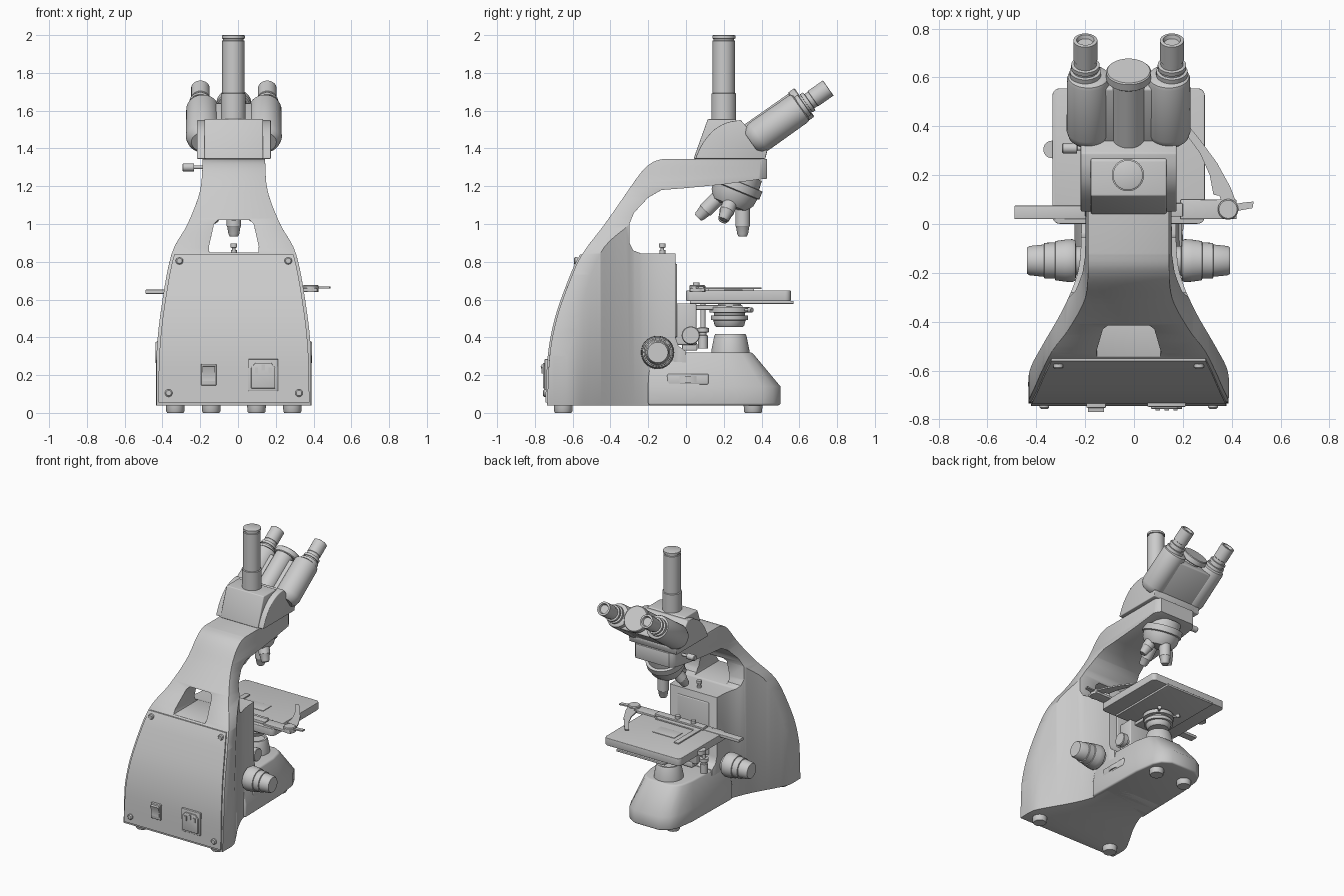
import bpy, bmesh
from math import sin, cos, pi, radians
from mathutils import Vector

if "Cube" in bpy.data.objects:
    bpy.data.objects.remove(bpy.data.objects["Cube"])

C = -0.022  # centre plane of the instrument


def make(name, verts, faces, bevel=0.0, angle=35):
    me = bpy.data.meshes.new(name)
    me.from_pydata([tuple(v) for v in verts], [], faces)
    bm = bmesh.new()
    bm.from_mesh(me)
    if bevel:
        bmesh.ops.recalc_face_normals(bm, faces=bm.faces)
        edges = [e for e in bm.edges if e.calc_face_angle(0) > radians(angle)]
        bmesh.ops.bevel(bm, geom=edges, offset=bevel, segments=3, profile=0.5,
                        affect='EDGES', clamp_overlap=True)
    bmesh.ops.recalc_face_normals(bm, faces=bm.faces)
    bm.to_mesh(me)
    bm.free()
    me.shade_smooth()
    me.set_sharp_from_angle(angle=radians(angle))
    ob = bpy.data.objects.new(name, me)
    bpy.context.collection.objects.link(ob)
    return ob


def loft(name, rings, bevel=0.0, angle=35):
    n = len(rings[0])
    faces = [(k*n+i, k*n+(i+1) % n, (k+1)*n+(i+1) % n, (k+1)*n+i)
             for k in range(len(rings)-1) for i in range(n)]
    faces += [tuple(range(n)), tuple(range((len(rings)-1)*n, len(rings)*n))]
    return make(name, [v for r in rings for v in r], faces, bevel, angle)


def prism(name, pts, axis, lo, hi, bevel=0.0):
    put = {'x': lambda u, v, w: (w, u, v), 'y': lambda u, v, w: (u, w, v),
           'z': lambda u, v, w: (u, v, w)}[axis]
    return loft(name, [[put(u, v, w) for u, v in pts] for w in (lo, hi)], bevel)


def box(name, x0, x1, y0, y1, z0, z1, bevel=0.004):
    return prism(name, [(x0, y0), (x1, y0), (x1, y1), (x0, y1)], 'z', z0, z1, bevel)


def lathe(name, prof, origin, axis=(0, 0, 1), n=32):
    """Revolve (distance along axis, radius) pairs."""
    o, d = Vector(origin), Vector(axis).normalized()
    a = d.orthogonal().normalized()
    b = d.cross(a)
    return loft(name, [[o + d*t + (a*cos(2*pi*i/n) + b*sin(2*pi*i/n))*r
                        for i in range(n)] for t, r in prof])


def smooth(p, k=5):
    """Catmull-Rom curve through the points."""
    q, out = [p[0]] + p + [p[-1]], []
    for i in range(1, len(q)-2):
        for j in range(k):
            t = j/k
            out.append(tuple(0.5*(2*b + (c-a)*t + (2*a-5*b+4*c-d)*t*t + (3*b-a-3*c+d)*t**3)
                             for a, b, c, d in zip(*q[i-1:i+3])))
    return out + [p[-1]]


def at(curve, s):
    for (a, va), (b, vb) in zip(curve, curve[1:]):
        if a <= s <= b:
            return va + (vb-va)*(s-a)/(b-a)
    return curve[-1][1]


def mirror(curve):
    """(position, half width) -> closed outline of (x, position)."""
    return [(C+w, s) for s, w in curve] + [(C-w, s) for s, w in reversed(curve)]


# stand: side, front and plan outlines intersected
back = smooth([(.04, -.735), (.3, -.722), (.5, -.685), (.7, -.615), (.84, -.55),
               (1.0, -.43), (1.15, -.325), (1.27, -.24), (1.325, -.18), (1.345, -.12)])
width = smooth([(0, .415), (.3, .41), (.55, .385), (.84, .33), (1.0, .245),
                (1.18, .178), (1.36, .165)])
plan = smooth([(-.8, .405), (-.7, .41), (-.6, .405), (-.5, .355), (-.37, .28), (-.25, .225),
               (-.15, .2), (0, .193), (.2, .19), (.37, .175), (.45, .12)])
inner = [(.43, 1.345), (.43, 1.24), (.38, 1.235), (.2, 1.21), (0, 1.19), (-.13, 1.18),
         (-.2, 1.14), (-.275, 1.06), (-.3, 1.0), (-.3, .9), (-.28, .86), (-.24, .845),
         (-.055, .845), (-.055, .4), (-.04, .355), (0, .325), (0, .04)]
stand = prism('stand', [(y, z) for z, y in back] + inner, 'x', -.7, .7)
window = [(C-.13, .85), (C+.13, .85), (C+.132, .88), (C+.105, 1.0), (C+.085, 1.02),
          (C-.085, 1.02), (C-.105, 1.0), (C-.132, .88)]
cutters = [(prism('front_outline', mirror(width), 'y', -1, 1), 'INTERSECT'),
           (prism('plan_outline', mirror(plan), 'z', -.2, 1.6), 'INTERSECT'),
           (prism('window_cutter', window, 'y', -.9, -.25), 'DIFFERENCE')]
for cut, op in cutters:
    m = stand.modifiers.new(op, 'BOOLEAN')
    m.object, m.operation, m.solver = cut, op, 'EXACT'
    cut.hide_render = True
bev = stand.modifiers.new('edges', 'BEVEL')
bev.width, bev.segments, bev.limit_method, bev.angle_limit = .014, 2, 'ANGLE', radians(50)
dg = bpy.context.evaluated_depsgraph_get()
stand.data = bpy.data.meshes.new_from_object(stand.evaluated_get(dg))
stand.modifiers.clear()
stand.data.shade_smooth()
stand.data.set_sharp_from_angle(angle=radians(35))
for cut, op in cutters:
    bpy.data.objects.remove(cut)

# front foot and rubber feet
low = [(-.2, .225), (.25, .215), (.4, .195), (.46, .165), (.5, .1)]
top = [(-.2, .19), (.2, .175), (.29, .155), (.33, .125), (.35, .08)]
loft('front_foot', [[(x, y, z) for x, y in mirror(o)]
                    for z, o in ((.04, low), (.14, low), (.32, top))], .012, 40)
for x, y in ((-.31, -.65), (.31, -.65), (-.12, .355), (.12, .355)):
    lathe('rubber_foot', [(0, .043), (.008, .048), (.05, .05)], (C+x, y, 0))

# rear panel with screws, switch and power socket
rings = []
for i in range(17):
    z = .055 + .783*i/16
    w, y = at(width, z)-.015, at(back, z)
    rings.append([(C-w, y-.01, z), (C+w, y-.01, z), (C+w, y+.02, z), (C-w, y+.02, z)])
loft('rear_panel', rings)
for x, z in ((-.288, .805), (.288, .805), (-.345, .105), (.345, .105)):
    lathe('panel_screw', [(0, .02), (.014, .02), (.02, .014)], (C+x, at(back, z)-.004, z), (0, -1, 0), 20)
box('switch_frame', -.195, -.115, -.752, -.70, .145, .26)
prism('switch_rocker', [(-.74, .165), (-.757, .17), (-.755, .2), (-.77, .245), (-.74, .25)], 'x', -.188, -.122)
box('socket_plate', .055, .212, -.748, -.70, .115, .285)
prism('socket_rim', [(.07, .13), (.197, .13), (.197, .24), (.175, .265), (.092, .265), (.07, .24)],
      'y', -.757, -.72, .003)
for x, z in ((.098, .225), (.134, .24), (.17, .225)):
    box('socket_pin', x-.009, x+.009, -.764, -.74, z-.016, z+.016, 0)

# column front plate and stop screw
box('column_plate', C-.13, C+.13, -.07, -.048, .4, .79, .006)
lathe('stop_screw', [(0, .016), (.02, .016), (.021, .009), (.032, .009), (.033, .018), (.055, .018)],
      (C, -.125, .842), n=20)

# focus knobs on both sides
for s in (-1, 1):
    lathe('focus_knob', [(.16, .06), (.215, .06), (.218, .082), (.23, .088), (.26, .086), (.3, .08),
                         (.302, .074), (.345, .073), (.347, .066), (.405, .06), (.415, .054)],
          (C, -.15, .32), (s, 0, 0), 40)

# brightness dial in the side of the foot
box('dial_frame', .15, .197, -.1, .12, .148, .207, .01)
lathe('dial_wheel', [(-.017, .118), (.017, .118)], (.088, .01, .178), n=48)

# trinocular head
prism('head_wedge', [(.04, 1.345), (.115, 1.555), (.26, 1.555), (.43, 1.385), (.42, 1.345)],
      'x', C-.155, C+.155, .006)
dome = smooth([(.055, 1.36), (.09, 1.43), (.15, 1.5), (.22, 1.538), (.29, 1.55)], 4)
prism('head_cheeks', [(.05, 1.345)] + dome + [(.43, 1.39), (.42, 1.345)], 'x', C-.196, C+.196, .005)
lathe('camera_tube', [(0, .066), (.145, .066), (.148, .059), (.425, .059), (.427, .054), (.435, .054),
                      (.437, .061), (.452, .061), (.455, .055)], (C-.003, .2, 1.545), n=40)
lathe('clamp_screw', [(.1, .01), (.21, .01), (.212, .021), (.268, .021), (.272, .017)],
      (C, .31, 1.3), (-1, 0, 0), 20)

# binocular body, tilted
ca, sa = cos(radians(35)), sin(radians(35))
A = (0, ca, sa)


def tilt(x, t, h):
    return (x, .36 + t*ca - h*sa, 1.445 + t*sa + h*ca)


for s in (-1, 1):
    lathe('eyetube_housing', [(-.02, .06), (.0, .08), (.03, .089), (.285, .087), (.298, .083), (.305, .072)],
          tilt(C+s*.165, 0, 0), A, 40)
    lathe('eyepiece', [(.29, .064), (.325, .064), (.327, .052), (.337, .052), (.338, .058), (.356, .058),
                       (.358, .046), (.38, .046), (.382, .049), (.478, .049), (.48, .046), (.48, .036),
                       (.465, .03)], tilt(C+s*.177, 0, 0), A, 36)
loft('binocular_bridge', [[tilt(C+x, t, h) for x, h in ((-.17, -.08), (.17, -.08), (.17, .05), (-.17, .05))]
                          for t in (-.02, .27)], .01)
lathe('bridge_barrel', [(-.02, .066), (.3, .066)], tilt(C, 0, .03), A, 36)
lathe('spacing_dial', [(.29, .086), (.295, .092), (.328, .092), (.333, .087)], tilt(C, 0, .01), A, 48)

# nosepiece and four objectives meeting at one pivot
P = Vector((C, .30, 1.27))
ax = Vector((0, -sin(radians(22.5)), -cos(radians(22.5))))
u, v = Vector((1, 0, 0)), Vector((0, cos(radians(22.5)), -sin(radians(22.5))))
lathe('nosepiece', [(.0, .11), (.05, .115), (.052, .135), (.095, .135), (.1, .125), (.14, .12), (.18, .095),
                    (.19, .06)], P, ax, 48)
for i, ln in enumerate((.335, .29, .335, .30)):
    a = i*pi/2
    d = ax*cos(radians(22.5)) + (v*cos(a) + u*sin(a))*sin(radians(22.5))
    lathe('objective', [(.12, .034), (.185, .034), (.187, .039), (ln-.055, .039), (ln-.05, .035),
                        (ln-.012, .029), (ln, .022)], P, d, 28)

# stage, carrier and hanging drive knobs
R = .03
outline = [(C+.312*sx + (R*cos(a)-R)*sx, .278+.277*sy + (R*sin(a)-R)*sy)
           for sx, sy, r in ((1, 1, 0), (-1, 1, 1), (-1, -1, 0), (1, -1, 1))
           for a in [(5-k if r else k)*pi/10 for k in range(6)]]
prism('stage_plate', outline, 'z', .592, .648, .004)
box('stage_under_plate', C-.2, C+.2, .02, .57, .577, .593)
lathe('stage_corner_pad', [(.6, .036), (.63, .036)], (-.335, .305, 0))
box('stage_carrier', C-.1, C+.1, -.055, .055, .36, .58, .008)
box('carrier_foot', C-.07, C+.07, -.02, .06, .33, .37, .006)
lathe('stage_drive_knobs', [(.34, .026), (.41, .026), (.412, .018), (.425, .018), (.427, .031), (.45, .031),
                            (.452, .013), (.6, .013)], (C-.19, .09, 0))
lathe('condenser_knob', [(.08, .018), (.13, .018), (.132, .048), (.165, .048), (.17, .044)],
      (C, .025, .41), (1, 0, 0))

# condenser and lamp
box('condenser_arm', C-.06, C+.06, .04, .3, .545, .57)
lathe('condenser', [(.455, .07), (.462, .078), (.49, .085), (.492, .098), (.515, .098), (.517, .082),
                    (.53, .082), (.532, .105), (.56, .105), (.562, .06), (.6, .06)], (C, .23, 0), n=40)
for s in (-1, 1):
    lathe('condenser_screw', [(.09, .007), (.125, .007), (.127, .013), (.15, .013)],
          (C, .23, .545), (s*.6, .8, 0), 16)
lathe('lamp_collar', [(.31, .102), (.335, .1), (.405, .086), (.418, .08), (.418, .066), (.408, .062)],
      (C, .235, 0), n=40)

# slide holder on top of the stage
box('ruler_bar', -.49, -.18, .02, .075, .63, .652)
box('holder_rail', -.2, .2, .03, .085, .645, .668)
box('holder_bracket', .19, .42, .02, .1, .64, .66)
box('slide_frame_back', -.19, .17, .085, .12, .646, .657, .002)
box('slide_frame_side', -.19, -.15, .1, .36, .646, .657, .002)
box('stage_insert', C-.09, C+.09, .2, .3, .646, .652, .001)
prism('slide_clip_arm', [(.2, .385), (.225, .4), (.27, .345), (.34, .25), (.395, .15), (.425, .07), (.365, .07),
                         (.35, .115), (.325, .12), (.31, .2), (.27, .29)], 'z', .655, .665)
lathe('clip_pivot', [(.64, .042), (.672, .042), (.678, .037)], (.385, .06, 0))
prism('clip_lever', [(.40, .04), (.43, .055), (.485, .065), (.49, .092), (.45, .088), (.40, .08)],
      'z', .658, .668)
for x in (-.1, .03):
    lathe('rail_screw', [(.66, .018), (.69, .018)], (x, .055, 0), n=20)
